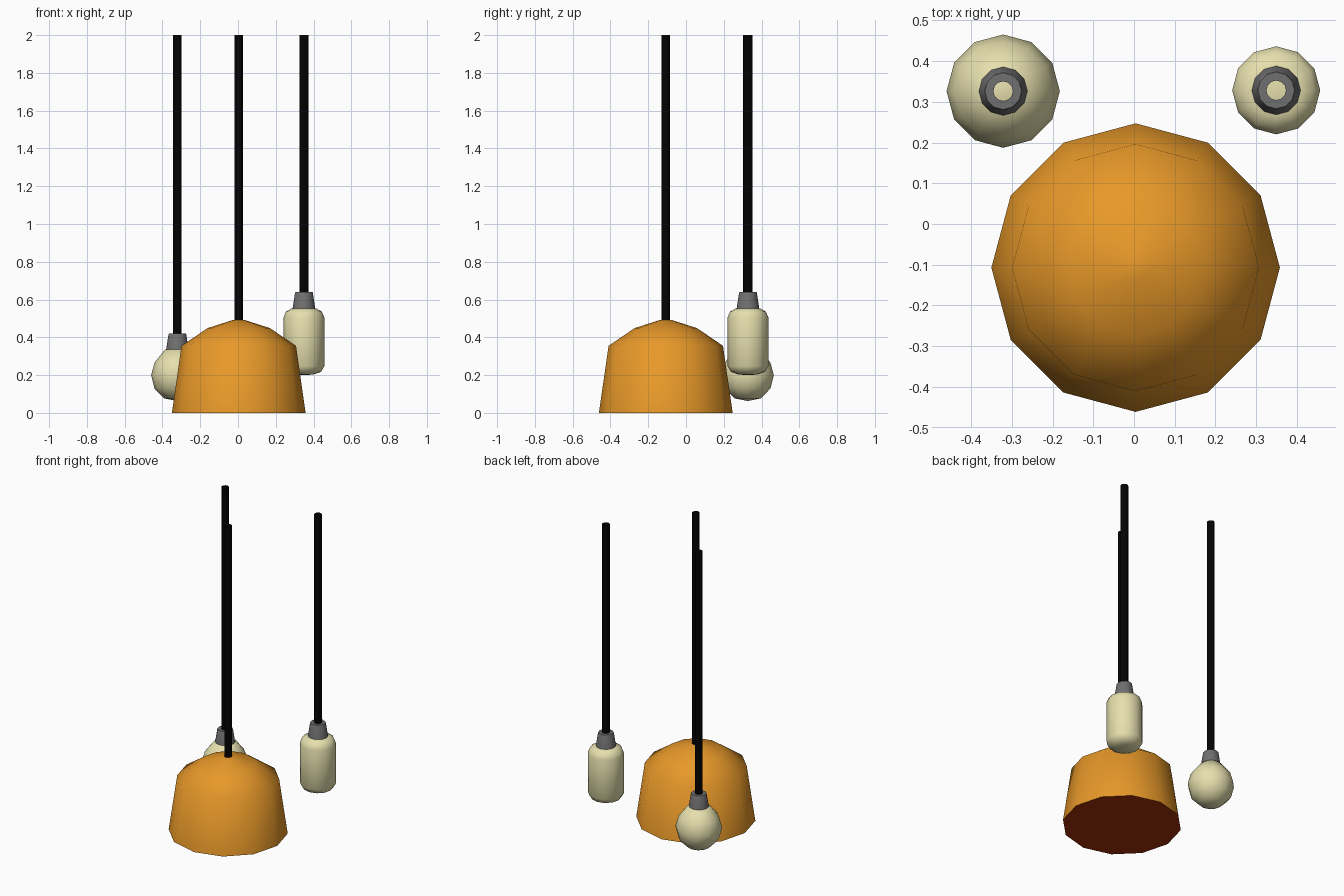
import bpy, bmesh, math

if "Cube" in bpy.data.objects:
    bpy.data.objects.remove(bpy.data.objects["Cube"])

SIDES = 12


def material(name, rgb):
    m = bpy.data.materials.new(name)
    m.diffuse_color = (*rgb, 1)
    m.use_nodes = True
    m.node_tree.nodes["Principled BSDF"].inputs["Base Color"].default_value = m.diffuse_color
    return m


ORANGE = material("orange shade", (0.8, 0.315, 0.022))
BROWN = material("dark red brown", (0.4, 0.034, 0.003))
CREAM = material("cream glass", (0.79, 0.74, 0.42))
GREY = material("grey socket", (0.16, 0.16, 0.16))
BLACK = material("black cord", (0.001, 0.001, 0.001))


def lathe(name, x, y, profile, mat, smooth=60):
    """Revolve (radius, z) points, listed bottom to top; radius 0 closes to a point."""
    bm = bmesh.new()
    rings = []
    for r, z in profile:
        if r == 0:
            rings.append([bm.verts.new((0, 0, z))] * SIDES)
        else:
            rings.append([bm.verts.new((r * math.cos(math.tau * i / SIDES),
                                        r * math.sin(math.tau * i / SIDES), z))
                          for i in range(SIDES)])
    for low, high in zip(rings, rings[1:]):
        for i in range(SIDES):
            j = (i + 1) % SIDES
            quad = [low[i], low[j], high[j], high[i]]
            bm.faces.new(list(dict.fromkeys(quad)))
    mesh = bpy.data.meshes.new(name)
    bm.to_mesh(mesh)
    bm.free()
    mesh.materials.append(mat)
    obj = bpy.data.objects.new(name, mesh)
    obj.location = (x, y, 0)
    bpy.context.collection.objects.link(obj)
    bpy.ops.object.select_all(action='DESELECT')
    obj.select_set(True)
    bpy.context.view_layer.objects.active = obj
    bpy.ops.object.shade_smooth_by_angle(angle=math.radians(smooth))
    return obj


def cord(name, x, y, z):
    # open tube running up to the ceiling height
    lathe(name, x, y, [(0.023, z), (0.023, 2.0)], BLACK)


def hanging_bulb(name, x, y, top, profile):
    # glass bulb, tapered socket with a cord hole, and cord
    lathe(name + "_bulb", x, y, profile, CREAM)
    lathe(name + "_socket", x, y,
          [(0.06, top - 0.088), (0.047, top - 0.004),
           (0.045, top), (0.024, top)], GREY, 40)
    cord(name + "_cord", x, y, top)


# large faceted lamp shade with closed underside
SX, SY = 0.004, -0.107
lathe("lamp_shade", SX, SY,
      [(0.354, 0), (0.303, 0.355), (0.165, 0.449), (0.03, 0.492), (0, 0.494)], ORANGE)
lathe("shade_underside", SX, SY, [(0, 0), (0.354, 0)], BROWN)
cord("shade_cord", SX, SY, 0.49)

# round bulb, back left
hanging_bulb("round", -0.321, 0.326, 0.42,
             [(0, 0.063), (0.07, 0.077), (0.121, 0.129), (0.139, 0.2),
              (0.121, 0.266), (0.066, 0.335), (0, 0.338)])

# long capsule bulb, back right
hanging_bulb("long", 0.349, 0.328, 0.64,
             [(0, 0.2), (0.05, 0.203), (0.09, 0.217), (0.108, 0.247), (0.108, 0.505),
              (0.095, 0.536), (0.065, 0.553), (0, 0.555)])
